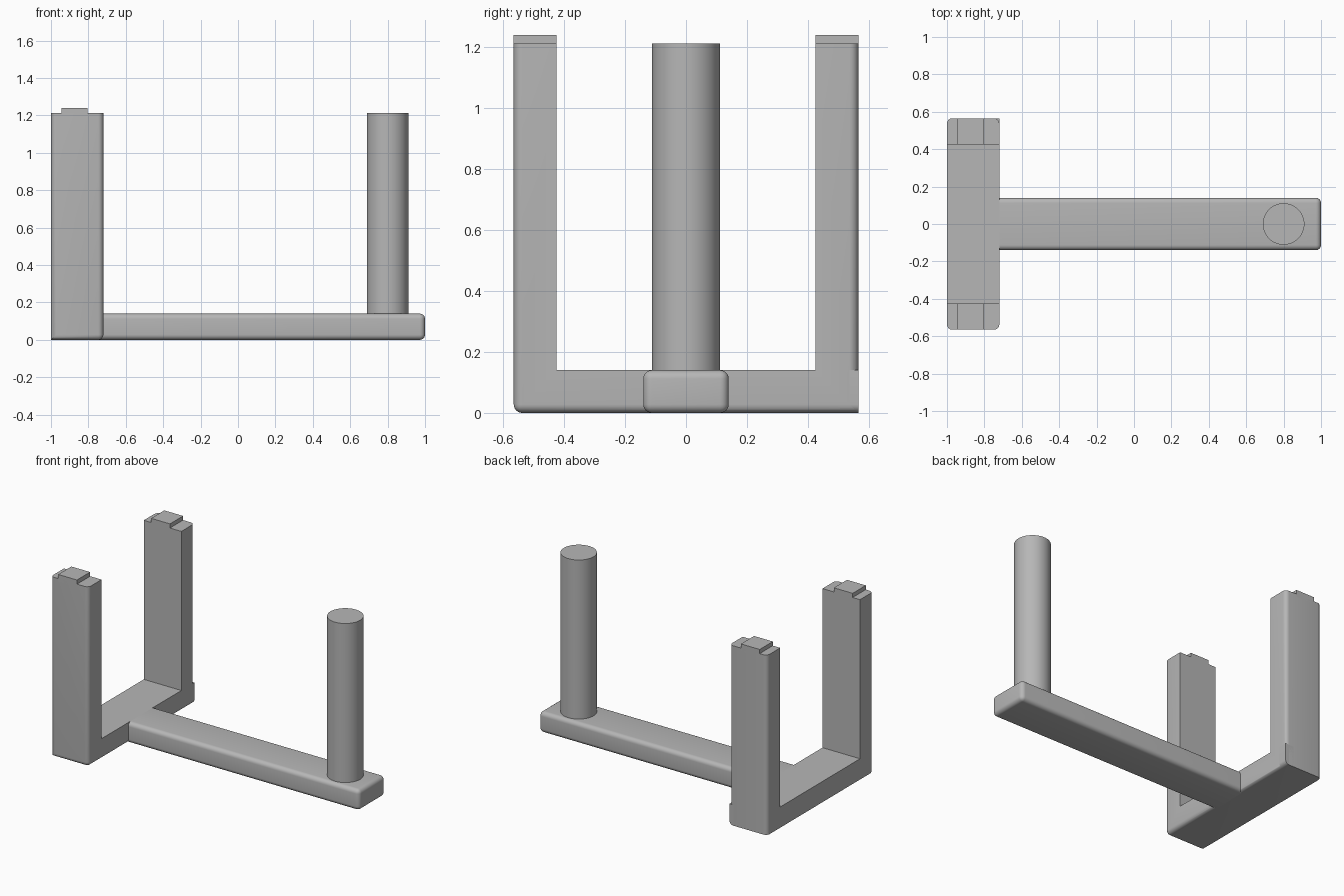
import bpy, bmesh, math
from mathutils import Vector

cube = bpy.data.objects.get("Cube")
if cube:
    bpy.data.objects.remove(cube, do_unlink=True)

GREY = (0.47, 0.47, 0.47, 1)
grey = bpy.data.materials.new("plain grey")
grey.use_nodes = True
grey.diffuse_color = GREY
grey.node_tree.nodes["Principled BSDF"].inputs["Base Color"].default_value = GREY

# Main dimensions
LEFT, INNER, RIGHT = -1.0, -0.72, 1.0
HALF, THICK, TOP = 0.565, 0.14, 1.212
ROUND = 0.028


def finish(bm, name, rounded=None):
    """Round the edges picked by rule(middle, direction) and make the object."""
    if rounded:
        edges = [e for e in bm.edges
                 if rounded((e.verts[0].co + e.verts[1].co) / 2,
                            (e.verts[1].co - e.verts[0].co).normalized())]
        bmesh.ops.bevel(bm, geom=edges, offset=ROUND, segments=6,
                        profile=0.5, affect='EDGES', clamp_overlap=True)
    bmesh.ops.recalc_face_normals(bm, faces=bm.faces[:])
    mesh = bpy.data.meshes.new(name)
    bm.to_mesh(mesh)
    bm.free()
    obj = bpy.data.objects.new(name, mesh)
    bpy.context.collection.objects.link(obj)
    mesh.materials.append(grey)
    bpy.ops.object.select_all(action='DESELECT')
    obj.select_set(True)
    bpy.context.view_layer.objects.active = obj
    bpy.ops.object.shade_smooth_by_angle(angle=math.radians(35))
    return obj


def box(name, low, high, rounded=None):
    bm = bmesh.new()
    bmesh.ops.create_cube(bm, size=1)
    low, high = Vector(low), Vector(high)
    for v in bm.verts:
        v.co = (low + high) / 2 + v.co * (high - low)
    return finish(bm, name, rounded)


# U-shaped frame: profile across y and z, extruded along x
inside = HALF - THICK
profile = [(-HALF, 0), (HALF, 0), (HALF, TOP), (inside, TOP),
           (inside, THICK), (-inside, THICK), (-inside, TOP), (-HALF, TOP)]
bm = bmesh.new()
face = bm.faces.new([bm.verts.new((LEFT, y, z)) for y, z in profile])
extruded = bmesh.ops.extrude_face_region(bm, geom=[face])
bmesh.ops.translate(bm, vec=(INNER - LEFT, 0, 0),
                    verts=[g for g in extruded["geom"] if isinstance(g, bmesh.types.BMVert)])


def frame_rule(mid, way):
    outer_upright = abs(way.z) > 0.9 and abs(mid.y) > HALF - 0.01
    front_bottom = abs(way.x) > 0.9 and mid.z < 0.01 and mid.y < 0
    inner_bottom = abs(way.y) > 0.9 and mid.z < 0.01 and mid.x > INNER - 0.01
    return outer_upright or front_bottom or inner_bottom


finish(bm, "u_frame", frame_rule)

# Squared foot at the back inner corner, below the rounded post edge
box("back_foot_corner", (INNER - 0.06, HALF - 0.06, 0), (INNER, HALF, THICK),
    lambda mid, way: abs(way.y) > 0.9 and mid.z < 0.01 and mid.x > INNER - 0.01)

# Locating tabs on the two post tops
for side, name in ((-1, "front_post_tab"), (1, "back_post_tab")):
    ys = sorted((side * inside, side * HALF))
    box(name, (-0.945, ys[0], TOP - 0.02), (-0.805, ys[1], 1.24))

# Long arm, rounded everywhere except where it meets the frame
box("long_arm", (INNER - 0.03, -THICK, 0), (RIGHT, THICK, THICK),
    lambda mid, way: mid.x > INNER)

# Round pole standing near the end of the arm
bm = bmesh.new()
bmesh.ops.create_cone(bm, cap_ends=True, segments=64, radius1=0.111,
                      radius2=0.111, depth=TOP - THICK + 0.02)
bmesh.ops.translate(bm, vec=(0.8, 0, (TOP + THICK - 0.02) / 2), verts=bm.verts[:])
finish(bm, "round_pole")
